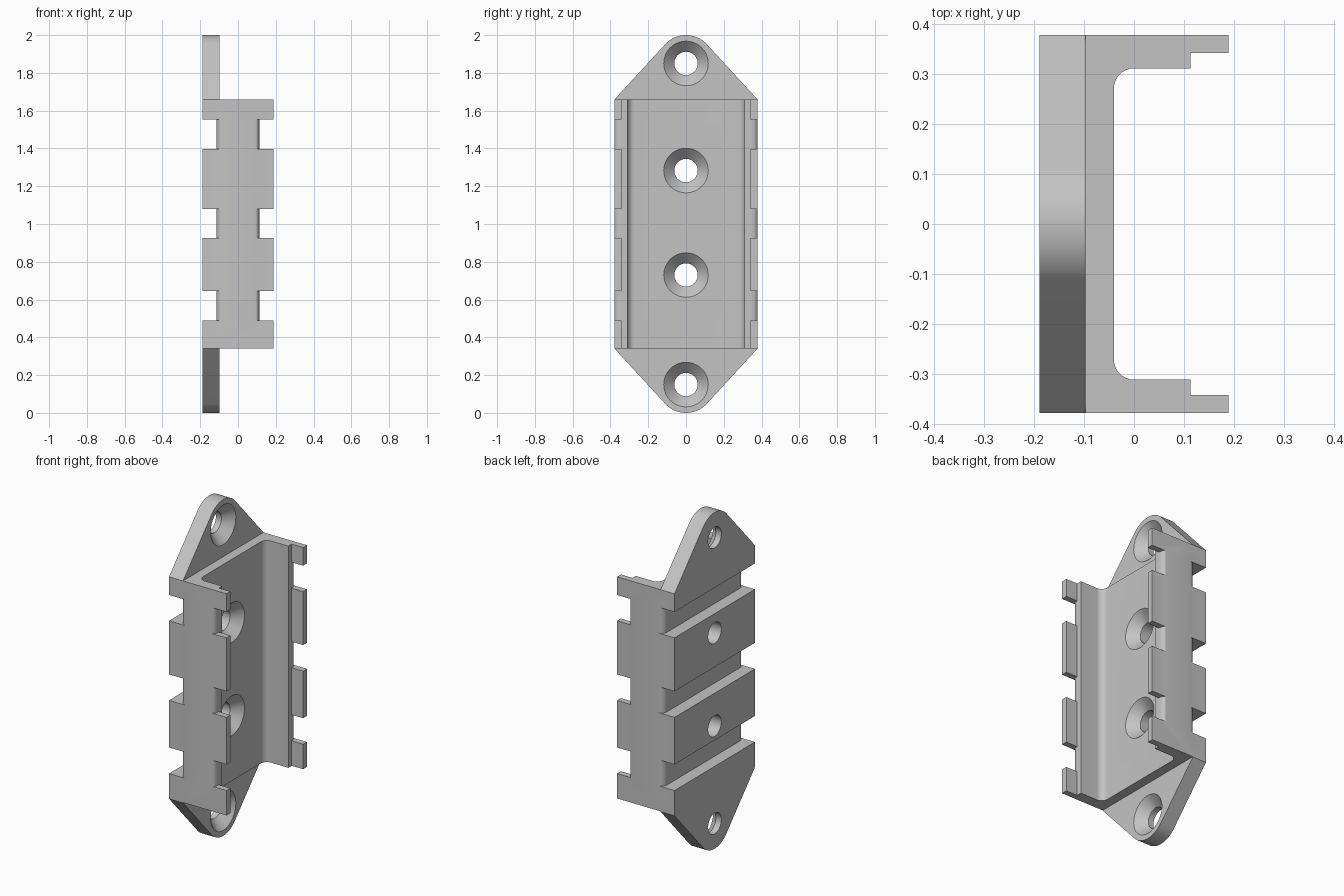
import bpy, bmesh
from math import sin, cos, pi, atan2, acos, hypot

old = bpy.data.objects.get("Cube")
if old:
    bpy.data.objects.remove(old, do_unlink=True)

X, Y, H = 0.189, 0.378, 2.0          # half depth, half width, height
EAR, FLOOR, STEP = -0.097, -0.04, 0.113
Z0, Z1 = 0.342, 1.66                 # channel ends
LIP, WALL = 0.342, 0.311             # inner faces of lip and wall

mat = bpy.data.materials.new("light grey")
mat.use_nodes = True
grey = (0.55, 0.55, 0.55, 1)
mat.diffuse_color = grey
mat.node_tree.nodes["Principled BSDF"].inputs["Base Color"].default_value = grey


def loft(name, rings):
    """Closed solid through a list of equal point rings."""
    bm = bmesh.new()
    loops = [[bm.verts.new(p) for p in ring] for ring in rings]
    n = len(loops[0])
    for a, b in zip(loops, loops[1:]):
        for i in range(n):
            j = (i + 1) % n
            bm.faces.new((a[i], a[j], b[j], b[i]))
    bm.faces.new(loops[0])
    bm.faces.new(loops[-1])
    bmesh.ops.recalc_face_normals(bm, faces=bm.faces)
    mesh = bpy.data.meshes.new(name)
    bm.to_mesh(mesh)
    bm.free()
    ob = bpy.data.objects.new(name, mesh)
    bpy.context.collection.objects.link(ob)
    return ob


def prism_z(name, pts, lo, hi):
    return loft(name, [[(x, y, z) for x, y in pts] for z in (lo, hi)])


def prism_x(name, pts, lo, hi):
    return loft(name, [[(x, y, z) for y, z in pts] for x in (lo, hi)])


def arc(cx, cy, rx, ry, a0, a1, n=10):
    return [(cx + rx * cos(a0 + (a1 - a0) * i / n),
             cy + ry * sin(a0 + (a1 - a0) * i / n)) for i in range(n + 1)]


def mirrored(half):
    """Complete a half profile across y = 0."""
    return half + [(x, -y) for x, y in reversed(half)]


def cut(cutter):
    cutter.hide_render = True
    mod = bracket.modifiers.new("cut", "BOOLEAN")
    mod.operation, mod.solver, mod.object = "DIFFERENCE", "EXACT", cutter
    bpy.ops.object.modifier_apply(modifier=mod.name)
    bpy.data.objects.remove(cutter, do_unlink=True)


# Channel section with stepped lips and filleted floor
r = 0.04
section = mirrored([(-X, Y), (X, Y), (X, LIP), (STEP, LIP), (STEP, WALL)]
                   + arc(FLOOR + r, WALL - r, r, r, pi / 2, pi))
bracket = prism_z("mounting_bracket", section, -0.1, H + 0.1)
bracket.data.materials.append(mat)
bpy.context.view_layer.objects.active = bracket
bracket.select_set(True)

# Rounded, tapering ears at both ends
er = 0.15
ez = H - er
mid = atan2(Z1 - ez, Y) + acos(er / hypot(Y, Z1 - ez))
outline = ([(0.6, Z1), (Y, Z1)] + arc(0, ez, er, er, mid, pi - mid, 24)
           + [(-Y, Z1), (-0.6, Z1), (-0.6, 2.3), (0.6, 2.3)])
box = [(EAR, -0.6), (0.5, -0.6), (0.5, 0.6), (EAR, 0.6)]
cut(prism_z("ear_step_cutter", box, Z1, 2.5))
cut(prism_z("ear_step_cutter", box, -0.5, Z0))
cut(prism_x("ear_cutter", outline, -0.5, 0.5))
cut(prism_x("ear_cutter", [(y, H - z) for y, z in outline], -0.5, 0.5))

# Strap grooves: rounded back and notched lips
q = 0.037
gx = -0.115
back = mirrored([(-0.4, 0.5), (gx + q, 0.5)]
                + arc(gx + q, Y - q, q, q, pi / 2, pi))
lip = ([(0.4, 0.28), (STEP + 0.0005, 0.28)]
       + arc(STEP - 0.02, LIP, 0.0205, Y - LIP, 0, pi / 2)
       + [(STEP - 0.02, 0.5), (0.4, 0.5)])
for lo, hi in ((0.49, 0.645), (0.925, 1.08), (1.398, 1.552)):
    cut(prism_z("groove_cutter", back, lo, hi))
    for s in (1, -1):
        cut(prism_z("notch_cutter", [(x, s * y) for x, y in lip], lo, hi))

# Countersunk screw holes
for z, face in ((er, EAR), (0.73, FLOOR), (1.283, FLOOR), (ez, EAR)):
    steps = ((-0.4, 0.062), (face - 0.056, 0.062), (face + 0.01, 0.128))
    cut(loft("hole_cutter", [[(x, a, b) for a, b in
                              arc(0, z, rad, rad, 0, 2 * pi, 48)[:-1]]
                             for x, rad in steps]))

bpy.ops.object.shade_smooth_by_angle(angle=pi / 6)
